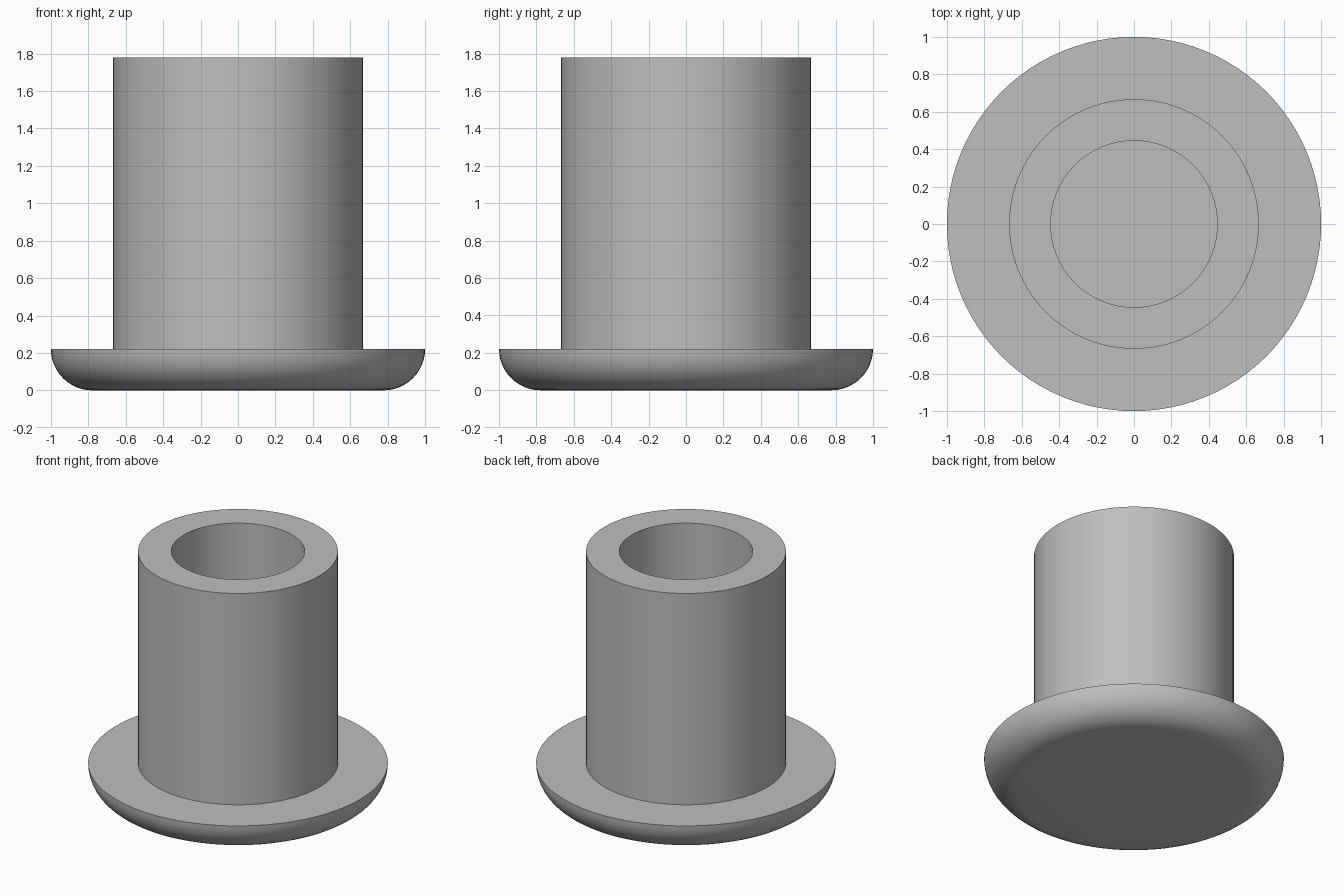
import bpy, bmesh, math

cube = bpy.data.objects.get("Cube")
if cube:
    bpy.data.objects.remove(cube, do_unlink=True)

SEGMENTS = 96
FLANGE_R, TUBE_R, BORE_R = 1.0, 0.667, 0.445
FLANGE_H, HEIGHT = 0.222, 1.778

grey = bpy.data.materials.new("plain_grey")
grey.use_nodes = True
colour = (0.52, 0.52, 0.52, 1)
grey.diffuse_color = colour
grey.node_tree.nodes["Principled BSDF"].inputs["Base Color"].default_value = colour

# Half section: flat base, rounded flange edge, tube wall, blind bore
profile = [(0, 0)]
for i in range(13):
    a = math.pi / 2 * i / 12
    profile.append((FLANGE_R - FLANGE_H + FLANGE_H * math.sin(a),
                    FLANGE_H - FLANGE_H * math.cos(a)))
profile += [(TUBE_R, FLANGE_H), (TUBE_R, HEIGHT), (BORE_R, HEIGHT),
            (BORE_R, FLANGE_H), (0, FLANGE_H)]

# Turn the section around the z axis
bm = bmesh.new()
verts = [bm.verts.new((r, 0, z)) for r, z in profile]
edges = [bm.edges.new(pair) for pair in zip(verts, verts[1:])]
bmesh.ops.spin(bm, geom=verts + edges, cent=(0, 0, 0), axis=(0, 0, 1),
               angle=2 * math.pi, steps=SEGMENTS, use_merge=True)
bmesh.ops.remove_doubles(bm, verts=bm.verts, dist=0.0001)
bmesh.ops.recalc_face_normals(bm, faces=bm.faces)
mesh = bpy.data.meshes.new("flanged_bushing")
bm.to_mesh(mesh)
bm.free()
mesh.materials.append(grey)

bushing = bpy.data.objects.new("flanged_bushing", mesh)
bpy.context.collection.objects.link(bushing)
bpy.ops.object.select_all(action="DESELECT")
bushing.select_set(True)
bpy.context.view_layer.objects.active = bushing
bpy.ops.object.shade_smooth_by_angle(angle=math.radians(30))
